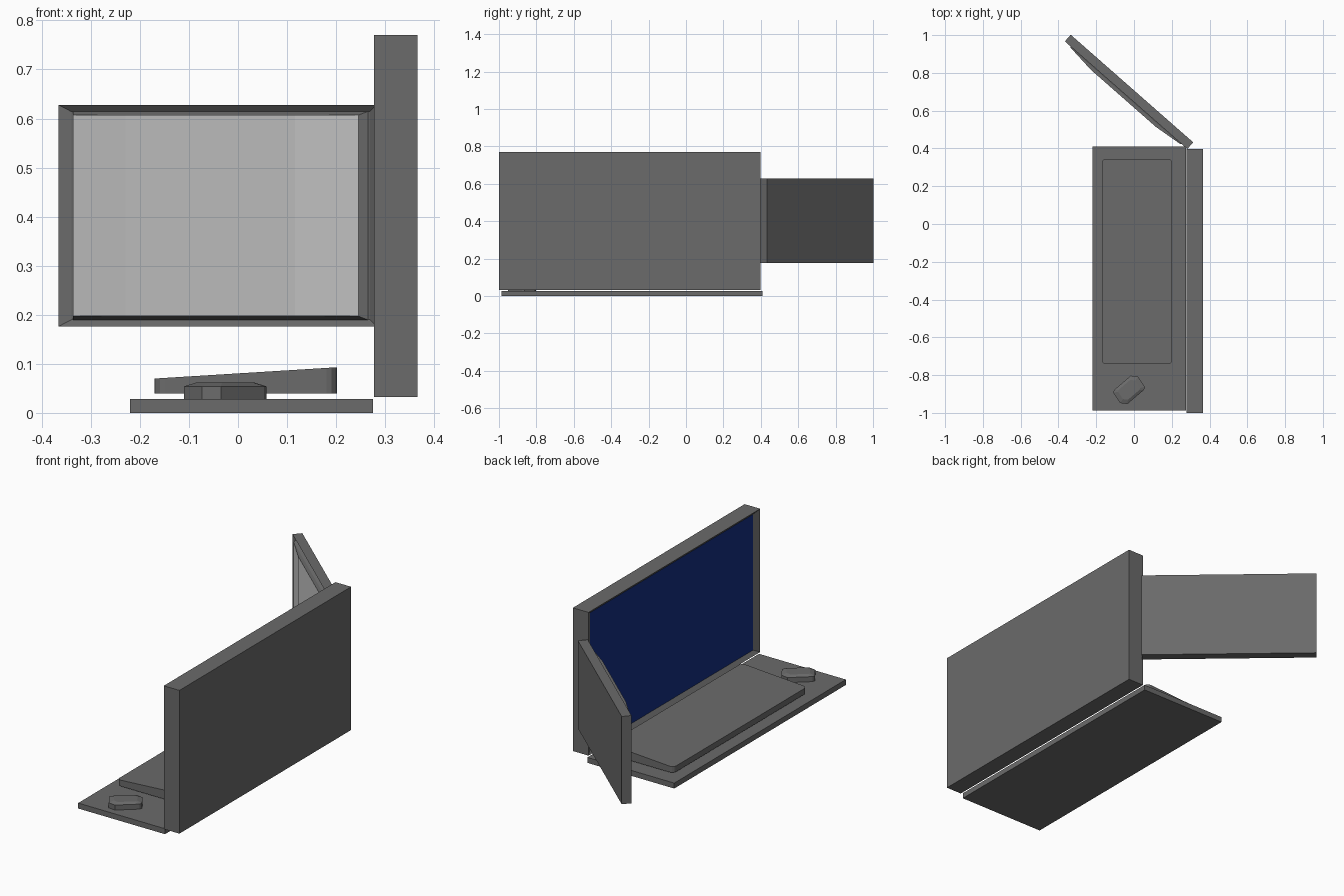
import bpy, bmesh, math
from mathutils import Vector

if "Cube" in bpy.data.objects:
    bpy.data.objects.remove(bpy.data.objects["Cube"])


def material(name, rgb):
    m = bpy.data.materials.new(name)
    m.diffuse_color = (*rgb, 1)
    m.use_nodes = True
    m.node_tree.nodes["Principled BSDF"].inputs["Base Color"].default_value = m.diffuse_color
    return m


DARK = material("dark_grey", (0.145, 0.145, 0.145))
BLUE = material("screen_blue", (0.007, 0.028, 0.22))
PALE = material("screen_pale", (0.75, 0.75, 0.75))


def to_object(name, bm, loc=(0, 0, 0), angle=0, mats=(DARK,)):
    bmesh.ops.recalc_face_normals(bm, faces=bm.faces)
    me = bpy.data.meshes.new(name)
    bm.to_mesh(me)
    bm.free()
    for m in mats:
        me.materials.append(m)
    ob = bpy.data.objects.new(name, me)
    ob.location = loc
    ob.rotation_euler.z = angle
    bpy.context.collection.objects.link(ob)
    return ob


def box_mesh(lo, hi):
    bm = bmesh.new()
    bmesh.ops.create_cube(bm, size=1)
    for v in bm.verts:
        v.co = Vector([(a + b) / 2 + c * (b - a) for a, b, c in zip(lo, hi, v.co)])
    return bm


def monitor(name, w, h, t, inset, depth, loc, angle, panel_mat=DARK):
    """Box facing local -y whose front slopes in to a recessed panel."""
    bm = box_mesh((-w / 2, 0, -h / 2), (w / 2, t, h / 2))
    bm.normal_update()
    front = min(bm.faces, key=lambda f: f.normal.y)
    panel = bmesh.ops.extrude_discrete_faces(bm, faces=[front])["faces"][0]
    for v in panel.verts:
        v.co.x *= 1 - 2 * inset
        v.co.z *= 1 - 2 * inset
        v.co.y += depth
    panel.material_index = 1
    return to_object(name, bm, loc, angle, (DARK, panel_mat))


# desk base plate
to_object("base_plate", box_mesh((-0.22, -0.987, 0), (0.275, 0.41, 0.028)))

# wedge keyboard with rounded corners, higher next to the screen
kb = box_mesh((-0.17, -0.742, 0.04), (0.202, 0.345, 0.07))
upright = [e for e in kb.edges if abs(e.verts[0].co.z - e.verts[1].co.z) > 0.01]
bmesh.ops.bevel(kb, geom=upright, offset=0.022, segments=3, profile=0.5, affect='EDGES')
for v in kb.verts:
    if v.co.z > 0.06:
        v.co.z += 0.023 * (v.co.x + 0.17) / 0.372
to_object("keyboard", kb)

# eight-sided mouse, point symmetric outline with a narrower top
half = [(-0.084, -0.015), (-0.047, -0.07), (-0.009, -0.075), (0.079, 0.0)]
outline = half + [(-x, -y) for x, y in half]
bm = bmesh.new()
rings = [[bm.verts.new((x * s, y * s, z)) for x, y in outline]
         for s, z in ((1, 0.027), (1, 0.054), (0.7, 0.062))]
for a, b in zip(rings, rings[1:]):
    for i in range(8):
        j = (i + 1) % 8
        bm.faces.new((a[i], a[j], b[j], b[i]))
bm.faces.new(rings[0])
bm.faces.new(rings[-1])
to_object("mouse", bm, (-0.026, -0.878, 0))

# main monitor facing -x with a blue panel
monitor("main_monitor", 1.398, 0.738, 0.089, 0.026, 0.016,
        (0.277, -0.301, 0.401), -math.pi / 2, BLUE)

# angled side monitor and its bulging pale screen
place, turn = (-0.042, 0.682, 0.402), math.radians(-41.3)
monitor("side_monitor", 0.863, 0.452, 0.047, 0.031, 0.01, place, turn)
profile = [(-0.40, 0.01, 0.2125), (-0.387, -0.005, 0.205), (-0.23, -0.022, 0.205),
           (0.23, -0.022, 0.205), (0.387, -0.005, 0.205), (0.40, 0.01, 0.2125)]
bm = bmesh.new()
top = [bm.verts.new((x, y, z)) for x, y, z in profile]
low = [bm.verts.new((x, y, -z)) for x, y, z in profile]
for i in range(6):
    j = (i + 1) % 6
    f = bm.faces.new((top[i], top[j], low[j], low[i]))
    f.material_index = 1 if 1 <= i <= 3 else 0
for cap in (top, low):
    bm.faces.new((cap[0], cap[1], cap[4], cap[5]))
    bm.faces.new(cap[1:5])
to_object("side_screen", bm, place, turn, (DARK, PALE))
